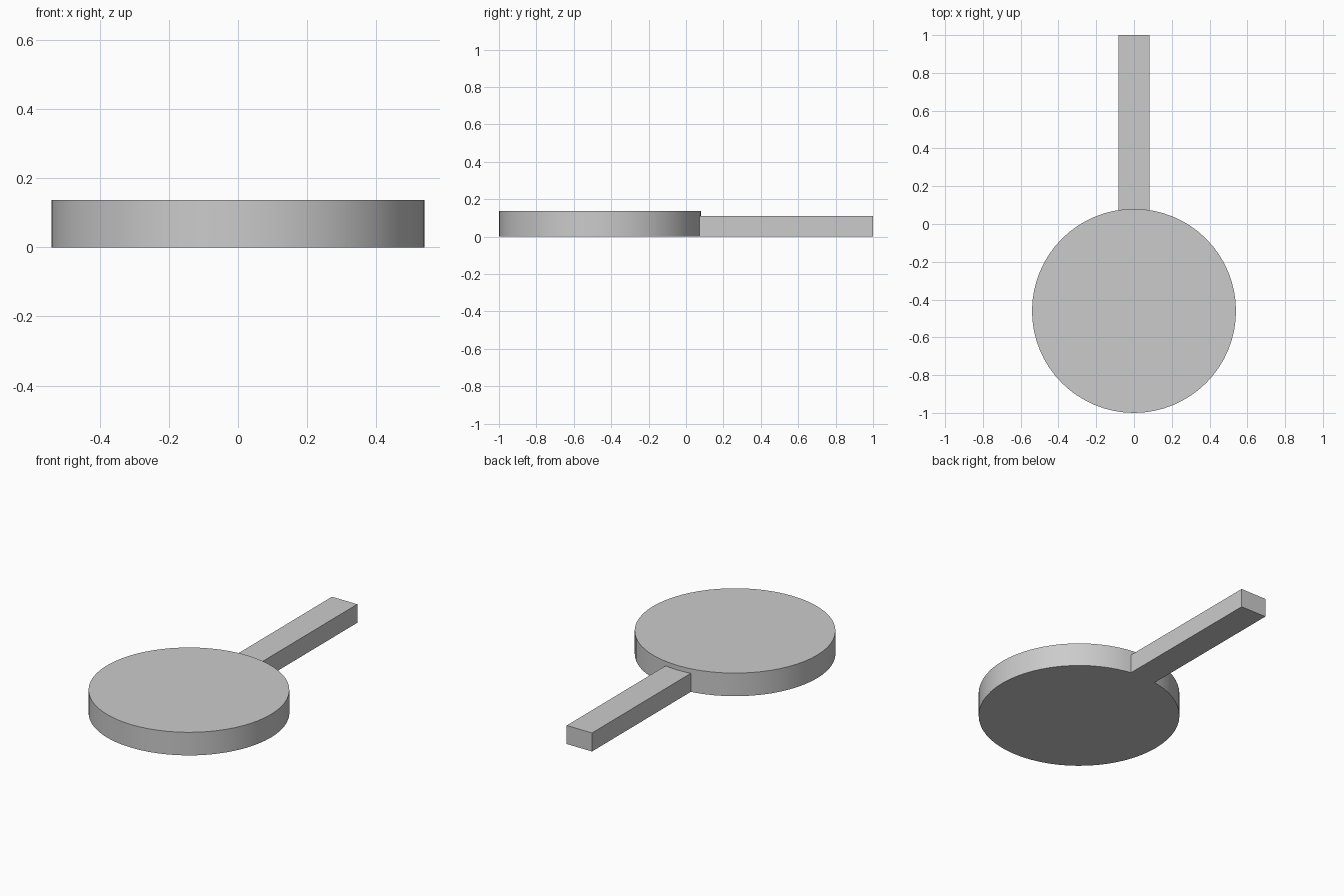
import bpy
import math

cube = bpy.data.objects.get("Cube")
if cube:
    bpy.data.objects.remove(cube, do_unlink=True)

RADIUS, DISC_HEIGHT = 0.54, 0.137
HANDLE_WIDTH, HANDLE_HEIGHT = 0.166, 0.11
DISC_Y = RADIUS - 1

grey = bpy.data.materials.new("plain_grey")
grey.use_nodes = True
colour = (0.6, 0.6, 0.6, 1)
grey.diffuse_color = colour
grey.node_tree.nodes["Principled BSDF"].inputs["Base Color"].default_value = colour


def finish(name):
    part = bpy.context.object
    part.name = part.data.name = name
    part.data.materials.append(grey)
    return part


# Round disc with a smooth rim and crisp edges
bpy.ops.mesh.primitive_cylinder_add(
    vertices=64, radius=RADIUS, depth=DISC_HEIGHT,
    location=(0, DISC_Y, DISC_HEIGHT / 2))
finish("disc")
bpy.ops.object.shade_smooth_by_angle(angle=math.radians(30))

# Straight handle, starting just inside the rim
start = DISC_Y + math.sqrt(RADIUS ** 2 - (HANDLE_WIDTH / 2) ** 2) - 0.005
bpy.ops.mesh.primitive_cube_add(
    size=1, location=(0, (start + 1) / 2, HANDLE_HEIGHT / 2))
bpy.context.object.scale = (HANDLE_WIDTH, 1 - start, HANDLE_HEIGHT)
bpy.ops.object.transform_apply(location=False, rotation=False, scale=True)
finish("handle")
